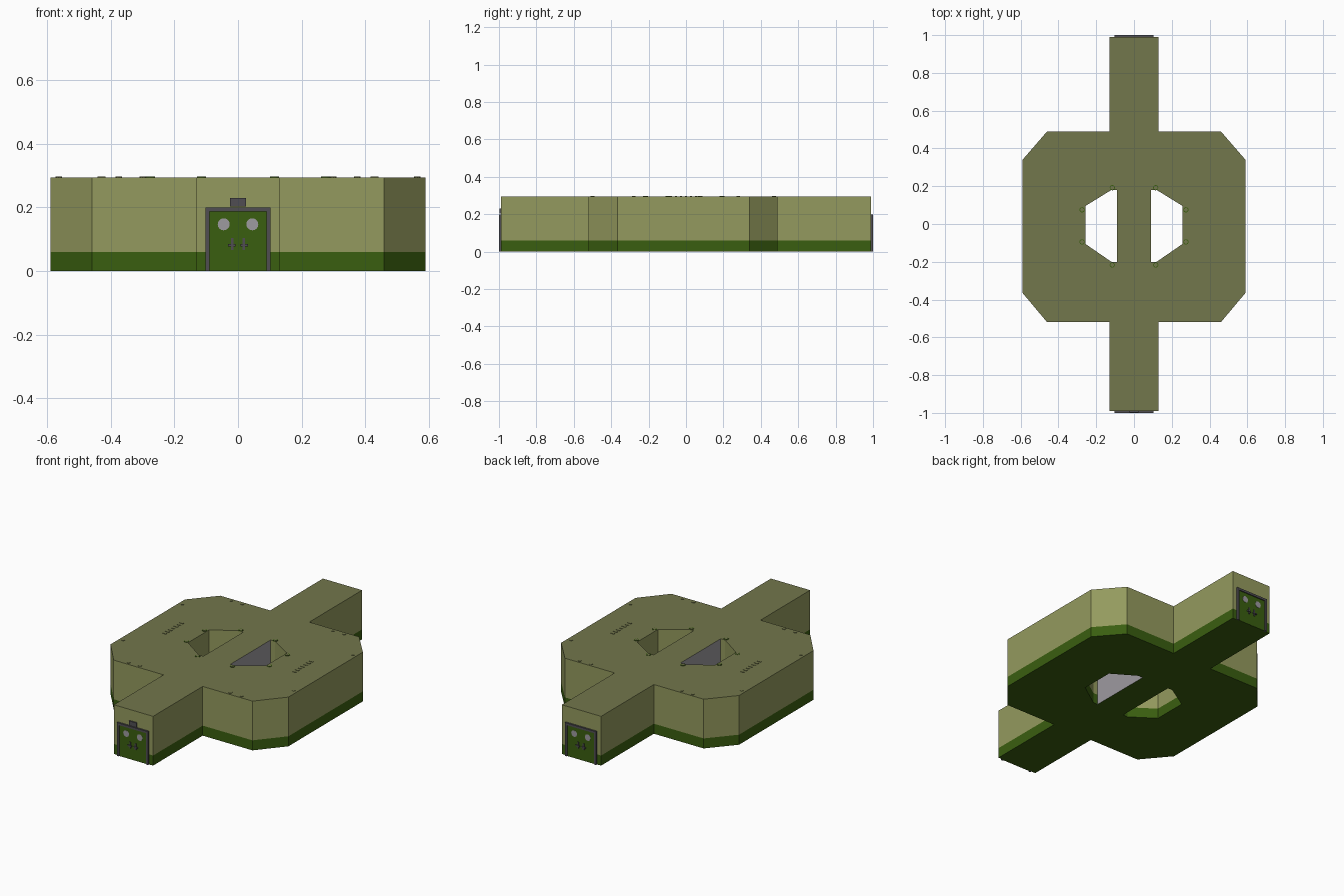
import bpy, bmesh, math
from mathutils import Matrix, Vector

if "Cube" in bpy.data.objects:
    bpy.data.objects.remove(bpy.data.objects["Cube"])


def material(name, rgb):
    m = bpy.data.materials.new(name)
    m.diffuse_color = (*rgb, 1)
    m.use_nodes = True
    m.node_tree.nodes["Principled BSDF"].inputs["Base Color"].default_value = m.diffuse_color
    return m


OLIVE = material("olive_wall", (0.296, 0.323, 0.112))
ROOF = material("dark_olive_roof", (0.170, 0.184, 0.072))
GREEN = material("dark_green", (0.042, 0.112, 0.005))
FRAME = material("charcoal", (0.080, 0.076, 0.086))
GLASS = material("grey_glass", (0.340, 0.325, 0.350))

H, BAND = 0.295, 0.06
PALETTE = [OLIVE, ROOF, GREEN, GLASS]


def finish(name, bm, mats):
    bmesh.ops.recalc_face_normals(bm, faces=bm.faces)
    me = bpy.data.meshes.new(name)
    bm.to_mesh(me)
    bm.free()
    for m in mats:
        me.materials.append(m)
    ob = bpy.data.objects.new(name, me)
    bpy.context.collection.objects.link(ob)
    return ob


def boxes(name, mat, spans):
    """One object made of boxes, each given as (x0, x1, y0, y1, z0, z1)."""
    bm = bmesh.new()
    for x0, x1, y0, y1, z0, z1 in spans:
        mid = Vector((x0 + x1, y0 + y1, z0 + z1)) / 2
        size = (x1 - x0, y1 - y0, z1 - z0, 1)
        bmesh.ops.create_cube(bm, size=1, matrix=Matrix.Translation(mid) @ Matrix.Diagonal(size))
    return finish(name, bm, [mat])


def discs(name, mat, centres, radius, depth, sides=10, rot=Matrix()):
    bm = bmesh.new()
    for c in centres:
        bmesh.ops.create_cone(bm, cap_ends=True, segments=sides, radius1=radius, radius2=radius,
                              depth=depth, matrix=Matrix.Translation(c) @ rot)
    return finish(name, bm, [mat])


# Building shell: outline and two courtyards, walls banded by height
half = [(0.13, -0.99), (0.13, -0.52), (0.46, -0.52), (0.59, -0.365),
        (0.59, 0.34), (0.46, 0.49), (0.13, 0.49), (0.13, 0.99)]
outline = half + [(-x, y) for x, y in reversed(half)]
yard = [(0.09, -0.20), (0.12, -0.20), (0.258, -0.105),
        (0.258, 0.095), (0.12, 0.18), (0.09, 0.18)]
loops = [outline, yard, [(-x, y) for x, y in yard]]

bm = bmesh.new()
rims = {0: [], H: []}
for loop in loops:
    rings = [[bm.verts.new((x, y, z)) for x, y in loop] for z in (0, BAND, H)]
    n = len(loop)
    for level in (0, 1):
        for i in range(n):
            j = (i + 1) % n
            f = bm.faces.new((rings[level][i], rings[level][j],
                              rings[level + 1][j], rings[level + 1][i]))
            glazed = all(abs(abs(v.co.x) - 0.09) < 0.001 for v in f.verts)
            f.material_index = 3 if glazed else (2 if level == 0 else 0)
    for z, ring in ((0, rings[0]), (H, rings[2])):
        rims[z] += [bm.edges.get((ring[i], ring[(i + 1) % n])) for i in range(n)]
for z, index in ((0, 2), (H, 1)):
    cap = bmesh.ops.triangle_fill(bm, use_beauty=True, edges=rims[z])
    for g in cap["geom"]:
        if isinstance(g, bmesh.types.BMFace):
            g.material_index = index
finish("building_shell", bm, PALETTE)

# Double doors at both ends
for end, s in (("front", -1), ("back", 1)):
    def span(x0, x1, d0, d1, z0, z1):
        a, b = sorted((s * d0, s * d1))
        return (x0, x1, a, b, z0, z1)

    boxes(end + "_door_frame", FRAME, [
        span(-0.103, -0.09, 0.985, 1.0, 0, 0.2),
        span(0.09, 0.103, 0.985, 1.0, 0, 0.2),
        span(-0.09, 0.09, 0.985, 1.0, 0.187, 0.2)])
    boxes(end + "_door_leaves", GREEN, [
        span(-0.09, -0.0006, 0.985, 0.994, 0, 0.187),
        span(0.0006, 0.09, 0.985, 0.994, 0, 0.187)])
    handles = []
    for side in (-1, 1):
        a, b = sorted((side * 0.014, side * 0.022))
        c, d = sorted((side * 0.008, side * 0.032))
        handles += [span(a, b, 0.993, 0.998, 0.066, 0.104),
                    span(c, d, 0.994, 1.0, 0.077, 0.085)]
    boxes(end + "_door_handles", FRAME, handles)
    turn = Matrix.Rotation(math.pi / 2, 4, 'X')
    spots = [(x, s * 0.994, 0.147) for x in (-0.045, 0.045)]
    discs(end + "_door_windows", GLASS, spots, 0.019, 0.003, 16, turn)

# Box above the front door
boxes("front_door_lamp", FRAME, [(-0.025, 0.025, -0.998, -0.985, 0.203, 0.23)])

# Column caps around the courtyards
caps = [(s * x, y) for s in (-1, 1)
        for x, y in ((0.115, 0.192), (0.275, 0.075), (0.275, -0.095), (0.115, -0.217))]
discs("column_caps", GREEN, [(x, y, H) for x, y in caps], 0.014, 0.004, 12)
discs("column_cap_tops", ROOF, [(x, y, H + 0.001) for x, y in caps], 0.010, 0.004, 12)

# Roof studs near the eaves and the vent rows
studs = [(s * x, y) for s in (-1, 1)
         for x, y in ((0.565, 0.28), (0.565, -0.28), (0.375, 0.47), (0.30, 0.47),
                      (0.375, -0.50), (0.30, -0.50))]
discs("roof_studs", ROOF, [(x, y, H) for x, y in studs], 0.010, 0.005, 8)
boxes("roof_vents", ROOF, [(s * 0.43 - 0.012, s * 0.43 + 0.012, y - 0.005, y + 0.005, H - 0.002, H + 0.002)
                           for s in (-1, 1) for y in [0.027 * k for k in range(-3, 4)]])
